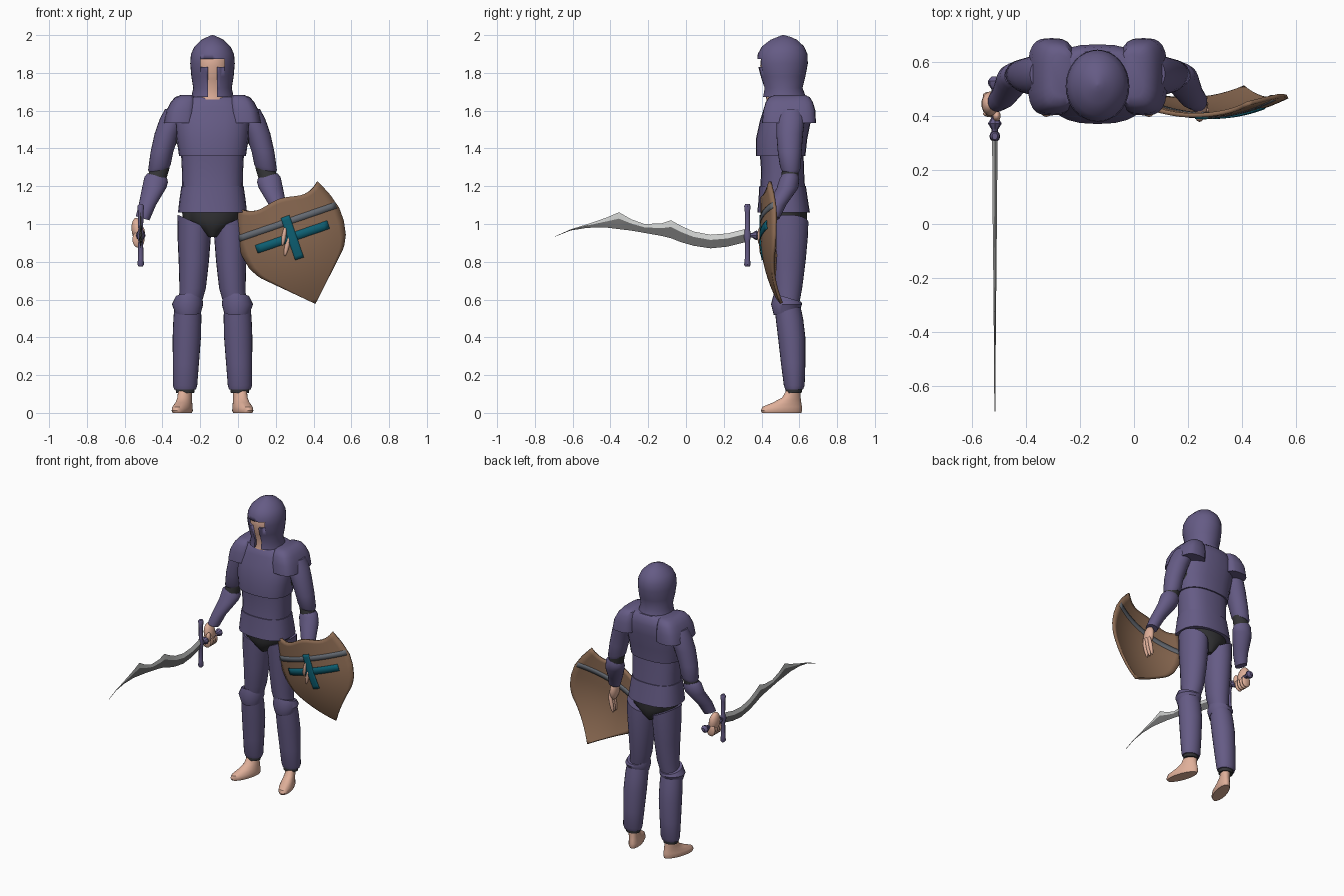
import bpy, bmesh, math
from mathutils import Vector

CX = -0.135  # body centre line


def material(name, r, g, b):
    m = bpy.data.materials.new(name)
    m.diffuse_color = (r, g, b, 1)
    return m


VIOLET = material("violet_armour", 0.13, 0.105, 0.235)
SKIN = material("skin", 0.74, 0.43, 0.32)
DARK = material("dark_cloth", 0.035, 0.035, 0.038)
BROWN = material("brown_leather", 0.26, 0.145, 0.085)
TEAL = material("teal_paint", 0.004, 0.115, 0.17)
BAND = material("grey_blue_paint", 0.13, 0.145, 0.17)
LIGHT = material("light_steel", 0.62, 0.63, 0.62)
STEEL = material("dark_steel", 0.17, 0.17, 0.17)


def finish(bm, name, mats, angle=40, closed=True):
    if closed:
        bmesh.ops.recalc_face_normals(bm, faces=bm.faces)
    me = bpy.data.meshes.new(name)
    bm.to_mesh(me)
    bm.free()
    for m in mats:
        me.materials.append(m)
    ob = bpy.data.objects.new(name, me)
    bpy.context.collection.objects.link(ob)
    bpy.ops.object.select_all(action='DESELECT')
    ob.select_set(True)
    bpy.context.view_layer.objects.active = ob
    bpy.ops.object.shade_smooth_by_angle(angle=math.radians(angle))
    return ob


def loft(name, rings, mat, side=1, p=2.0, n=24, angle=40, shear=0):
    """Rings: z, centre x, half width, front y, back y, [tilt x, tilt y]."""
    bm = bmesh.new()
    loops = []
    for r in rings:
        z, cx, hx, y0, y1 = r[:5]
        tx, ty = (r[5], r[6]) if len(r) > 5 else (0, 0)
        loop = []
        for i in range(n):
            a = 2 * math.pi * i / n
            c, s = math.cos(a), math.sin(a)
            dx = hx * math.copysign(abs(c) ** (2 / p), c)
            dy = (y1 - y0) / 2 * math.copysign(abs(s) ** (2 / p), s)
            y = (y0 + y1) / 2 + dy
            x = cx + dx - shear * (y - 0.57)
            loop.append(bm.verts.new((CX + side * x, y, z + tx * dx + ty * dy)))
        loops.append(loop)
    for a, b in zip(loops, loops[1:]):
        for i in range(n):
            bm.faces.new((a[i], a[(i + 1) % n], b[(i + 1) % n], b[i]))
    bm.faces.new(loops[0])
    bm.faces.new(loops[-1])
    return finish(bm, name, [mat], angle)


def ball(name, centre, radii, mat, tilt=0):
    bm = bmesh.new()
    bmesh.ops.create_uvsphere(bm, u_segments=14, v_segments=9, radius=1)
    for v in bm.verts:
        v.co = Vector((v.co.x * radii[0], v.co.y * radii[1], v.co.z * radii[2]))
        v.co = Vector((v.co.x + tilt * v.co.z, v.co.y, v.co.z)) + Vector(centre)
    return finish(bm, name, [mat], 60)


def box(name, lo, hi, mat):
    bm = bmesh.new()
    bmesh.ops.create_cube(bm, size=1)
    for v in bm.verts:
        v.co = [(lo[i] + hi[i]) / 2 + v.co[i] * (hi[i] - lo[i]) for i in range(3)]
    return finish(bm, name, [mat])


# Helmet with a T-shaped face opening, and the head inside it
helmet_rings = [(1.672, 0, .112, .405, .635), (1.72, 0, .102, .413, .617), (1.78, 0, .112, .393, .632),
                (1.85, 0, .118, .375, .645), (1.90, 0, .114, .38, .643), (1.94, 0, .095, .402, .625),
                (1.975, 0, .058, .447, .588), (1.99, 0, .028, .485, .555), (2.0, 0, .004, .51, .52)]
helmet = loft("helmet", helmet_rings, VIOLET, n=32, angle=35)
loft("head", [(r[0] - .012, 0, r[2] - .016, r[3] + .018, r[4] - .018) for r in helmet_rings[:6]], SKIN, n=32)
for nm, lo, hi in (("eye_slit_cutter", (-.198, .3, 1.832), (-.072, .45, 1.873)),
                   ("nose_slit_cutter", (-.160, .3, 1.6), (-.110, .45, 1.85))):
    cutter = box(nm, lo, hi, VIOLET)
    cutter.hide_render = True
    cutter.hide_viewport = True
    mod = helmet.modifiers.new(nm, 'BOOLEAN')
    mod.object = cutter
    mod.operation = 'DIFFERENCE'

# Torso: chest plate, belly plate, flared waist plate, cloth beneath
loft("chest_plate", [(1.36, 0, .170, .39, .62), (1.36, 0, .177, .37, .632), (1.45, 0, .190, .37, .642),
                     (1.55, 0, .198, .392, .662), (1.62, 0, .188, .415, .665), (1.665, 0, .155, .43, .655),
                     (1.68, 0, .12, .45, .64)], VIOLET, p=2.5)
loft("belly_plate", [(1.19, 0, .160, .393, .63), (1.28, 0, .162, .398, .625), (1.38, 0, .167, .39, .622)], VIOLET, p=2.5)
loft("waist_plate", [(1.06, 0, .183, .377, .656), (1.13, 0, .175, .384, .645), (1.2, 0, .165, .388, .635)], VIOLET, p=2.5)
loft("armpit_cloth", [(1.38, 0, .165, .45, .6), (1.45, 0, .203, .46, .61), (1.6, 0, .212, .47, .63)], DARK)
loft("hip_cloth", [(.93, 0, .025, .46, .60), (.97, 0, .075, .43, .63), (1.02, 0, .155, .41, .64),
                   (1.09, 0, .165, .41, .64)], DARK)

for side, tag in ((-1, "right"), (1, "left")):
    # Shoulder guard and arm
    loft(tag + "_shoulder_guard", [(1.535, .168, .082, .415, .67), (1.535, .170, .088, .402, .688), (1.60, .163, .082, .408, .685),
                                   (1.645, .152, .069, .422, .672), (1.672, .142, .056, .44, .655),
                                   (1.682, .135, .035, .47, .63)], VIOLET, side, p=3.2)
    loft(tag + "_upper_arm", [(1.28, .282, .050, .51, .60, -.25, 0), (1.30, .281, .060, .498, .608, -.25, 0),
                              (1.38, .268, .060, .486, .612), (1.48, .240, .066, .478, .62),
                              (1.56, .210, .068, .48, .63), (1.61, .195, .055, .49, .62)], VIOLET, side)
    loft(tag + "_elbow_cloth", [(1.22, .300, .050, .50, .59), (1.30, .278, .052, .51, .60)], DARK, side)
    loft(tag + "_forearm", [(1.03, .370, .036, .415, .495, .3, 0), (1.10, .345, .046, .428, .53),
                            (1.19, .309, .064, .48, .594), (1.235, .298, .062, .494, .60, .25, 0),
                            (1.255, .292, .052, .505, .595, .25, 0)], VIOLET, side)
    # Leg armour
    loft(tag + "_thigh", [(.58, .118, .060, .475, .60), (.66, .105, .070, .462, .615), (.80, .099, .080, .45, .633),
                          (.93, .097, .088, .44, .645), (1.01, .098, .086, .435, .648, .45, 0)], VIOLET, side)
    loft(tag + "_knee_guard", [(.535, .130, .070, .465, .605, 0, .25), (.575, .132, .083, .45, .615),
                               (.61, .126, .072, .465, .61, 0, -.3)], VIOLET, side)
    loft(tag + "_shin", [(.125, .145, .058, .525, .62), (.145, .145, .064, .518, .628), (.26, .141, .069, .503, .632),
                         (.40, .136, .075, .487, .632), (.50, .133, .074, .475, .62), (.57, .131, .070, .47, .605)],
         VIOLET, side)
    loft(tag + "_ankle_cloth", [(.105, .145, .048, .528, .612), (.16, .145, .055, .525, .62)], DARK, side)
    # Bare foot, turned out
    loft(tag + "_foot", [(0, .142, .042, .402, .61), (.012, .142, .047, .396, .614), (.032, .142, .045, .405, .614),
                         (.055, .142, .039, .46, .61), (.08, .144, .036, .508, .607), (.12, .145, .035, .532, .605)],
         SKIN, side, shear=.28)

# Right hand closed round the grip
ball("right_palm", (-.532, .445, .965), (.032, .046, .068), SKIN, -.1)
for i in range(4):
    ball("right_finger", (-.527, .408 + .023 * i, .918), (.033, .0135, .044), SKIN)
ball("right_thumb", (-.508, .40, .955), (.015, .02, .032), SKIN)

# Left hand hanging through the shield
ball("left_palm", (.245, .438, .98), (.027, .042, .07), SKIN, -.1)
for i in range(4):
    ball("left_finger", (.262 - .003 * i, .40 + .022 * i, .895), (.013, .0135, .065), SKIN, .22)
ball("left_thumb", (.243, .393, .935), (.012, .015, .05), SKIN, .15)

# Sword: wavy diamond-section blade, light cutting edge above the ridge
profile = [(.32, .975, .905), (.22, .950, .880), (.13, .943, .871), (.04, .960, .885), (-.03, .992, .905),
           (-.08, 1.020, .925), (-.13, 1.003, .937), (-.22, 1.000, .953), (-.29, 1.025, .965), (-.355, 1.062, .973),
           (-.42, 1.034, .981), (-.52, 1.000, .980), (-.61, .972, .966), (-.693, .935, .933)]
SX = -.515
bm = bmesh.new()
rows = []
for k, (y, zt, zb) in enumerate(profile):
    t = .009 * (1 - k / len(profile)) + .001
    zm = zt - .38 * (zt - zb)
    rows.append([bm.verts.new(c) for c in ((SX, y, zt), (SX + t, y, zm), (SX, y, zb), (SX - t, y, zm))])
for a, b in zip(rows, rows[1:]):
    for i in range(4):
        f = bm.faces.new((a[i], a[(i + 1) % 4], b[(i + 1) % 4], b[i]))
        f.material_index = 0 if i in (0, 3) else 1
for r in (rows[0], rows[-1]):
    bm.faces.new(r).material_index = 1
finish(bm, "sword_blade", [LIGHT, STEEL], 15)

# Cross guard, grip, collar and pommel
gx = SX - CX
loft("cross_guard", [(.775, gx, .010, .312, .338), (.785, gx, .018, .307, .343), (.82, gx, .014, .311, .339),
                     (.91, gx, .013, .311, .339), (.94, gx, .020, .303, .347), (.97, gx, .013, .311, .339),
                     (1.06, gx, .014, .311, .339), (1.095, gx, .018, .307, .343), (1.105, gx, .010, .312, .338)],
     VIOLET, n=10)
bm = bmesh.new()
stations = [(.32, .012), (.35, .012), (.372, .026), (.392, .013), (.50, .013), (.515, .024), (.53, .026), (.545, .012)]
rows = [[bm.verts.new((SX + r * math.cos(i * math.pi / 4), y, .94 + r * math.sin(i * math.pi / 4)))
         for i in range(8)] for y, r in stations]
for a, b in zip(rows, rows[1:]):
    for i in range(8):
        bm.faces.new((a[i], a[(i + 1) % 8], b[(i + 1) % 8], b[i]))
bm.faces.new(rows[0])
bm.faces.new(rows[-1])
finish(bm, "sword_grip", [VIOLET], 30)


# Shield: domed sheet in a frame tilted by 19 degrees
def on_shield(u, v, dy=0):
    u0 = u - .01
    y = .402 + .9 * u * u + (.72 * (.38 - v) ** 2 if v < .38 else 0)
    return (.418 + .946 * u0 - .325 * v, y + dy, .584 + .325 * u0 + .946 * v)


def half_width(t):
    pts = [(0, 0), (.38, .237), (.48, .268), (.6, .282), (.72, .281), (.86, .258), (1, .22)]
    for (a, wa), (b, wb) in zip(pts, pts[1:]):
        if t <= b + 1e-6:
            return wa + (wb - wa) * (t - a) / (b - a)


def sheet(name, func, nu, nv, thick, mat):
    bm = bmesh.new()
    g = [[bm.verts.new(func(2 * i / nu - 1, j / nv)) for i in range(nu + 1)] for j in range(nv + 1)]
    for j in range(nv):
        for i in range(nu):
            bm.faces.new((g[j][i], g[j][i + 1], g[j + 1][i + 1], g[j + 1][i]))
    bmesh.ops.remove_doubles(bm, verts=bm.verts, dist=1e-5)
    ob = finish(bm, name, [mat], 40, closed=False)
    mod = ob.modifiers.new("thickness", 'SOLIDIFY')
    mod.thickness = thick
    mod.offset = 0


def top_edge(s):  # scalloped: middle peak, dips, raised corners
    return .572 + .012 * math.cos(2 * math.pi * s * .75) + .033 * abs(s) ** 4


def strip(u0, u1, v0, v1, dy=0):
    return lambda s, t: on_shield(u0 + (u1 - u0) * (s + 1) / 2, v0 + (v1 - v0) * t, dy)


sheet("shield", lambda s, t: on_shield(s * half_width(t), t * top_edge(s)), 16, 25, .016, BROWN)
sheet("shield_band", strip(-.268, .268, .438, .472), 20, 2, .023, BAND)
sheet("shield_cross_bar", strip(-.2, .2, .348, .393, -.009), 16, 2, .009, TEAL)
sheet("shield_cross_post", strip(-.026, .022, .25, .485, -.0095), 4, 12, .009, TEAL)
